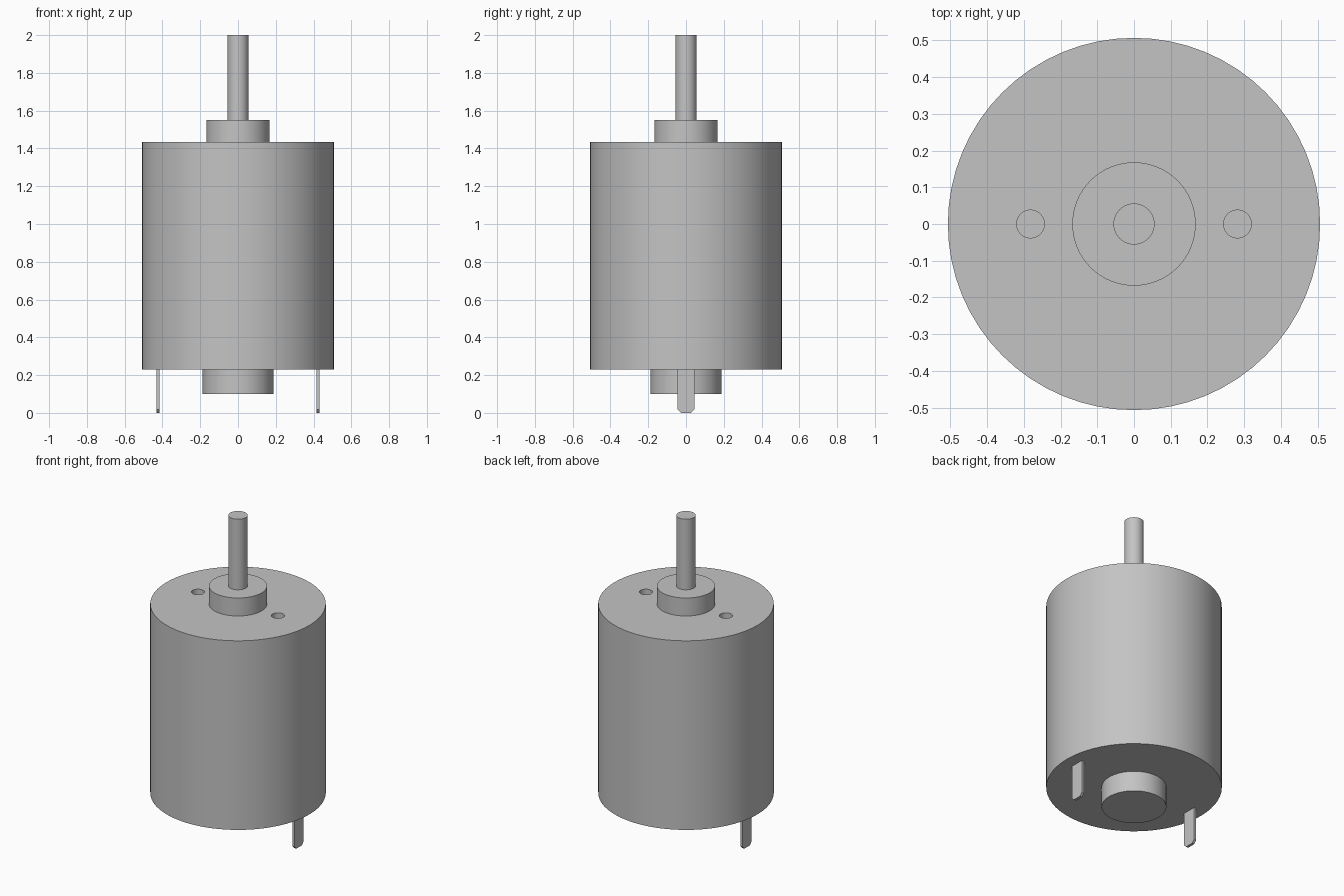
import bpy
import bmesh
import math

cube = bpy.data.objects.get("Cube")
if cube:
    bpy.data.objects.remove(cube, do_unlink=True)

# Single grey metal
metal = bpy.data.materials.new("grey metal")
metal.use_nodes = True
GREY = (0.55, 0.55, 0.55, 1)
metal.diffuse_color = GREY
metal.node_tree.nodes["Principled BSDF"].inputs["Base Color"].default_value = GREY


def cylinder(name, radius, z0, z1, x=0, sides=64):
    bpy.ops.mesh.primitive_cylinder_add(
        vertices=sides, radius=radius, depth=z1 - z0, location=(x, 0, (z0 + z1) / 2))
    ob = bpy.context.object
    ob.name = name
    ob.data.materials.append(metal)
    return ob


def smooth(ob):
    bpy.ops.object.select_all(action="DESELECT")
    ob.select_set(True)
    bpy.context.view_layer.objects.active = ob
    bpy.ops.object.shade_smooth_by_angle(angle=math.radians(30))


# Housing with two blind mounting holes in its top face
BOTTOM, TOP = 0.23, 1.435
housing = cylinder("housing", 0.507, BOTTOM, TOP)
for side, label in ((1, "left"), (-1, "right")):
    cutter = cylinder(label + "_hole_cutter", 0.038, TOP - 0.12, TOP + 0.1, side * 0.282, 32)
    cutter.hide_render = True
    mod = housing.modifiers.new(label + " hole", "BOOLEAN")
    mod.operation = "DIFFERENCE"
    mod.solver = "EXACT"
    mod.object = cutter
    bpy.context.view_layer.objects.active = housing
    bpy.ops.object.modifier_apply(modifier=mod.name)
    bpy.data.objects.remove(cutter, do_unlink=True)
smooth(housing)

# Bearing collar, shaft and rear boss
smooth(cylinder("front_collar", 0.168, TOP, 1.55))
smooth(cylinder("shaft", 0.056, 1.55, 2.0, sides=48))
smooth(cylinder("rear_boss", 0.187, 0.10, BOTTOM))


# Flat terminals with chamfered lower corners
def terminal(name, x, half_width=0.045, thick=0.016, chamfer=0.018):
    outline = [(-half_width, BOTTOM), (-half_width, chamfer), (chamfer - half_width, 0),
               (half_width - chamfer, 0), (half_width, chamfer), (half_width, BOTTOM)]
    bm = bmesh.new()
    face = bm.faces.new([bm.verts.new((x - thick / 2, y, z)) for y, z in outline])
    new = bmesh.ops.extrude_face_region(bm, geom=[face])["geom"]
    bmesh.ops.translate(bm, vec=(thick, 0, 0),
                        verts=[v for v in new if isinstance(v, bmesh.types.BMVert)])
    bmesh.ops.recalc_face_normals(bm, faces=bm.faces)
    mesh = bpy.data.meshes.new(name)
    bm.to_mesh(mesh)
    bm.free()
    mesh.materials.append(metal)
    bpy.context.collection.objects.link(bpy.data.objects.new(name, mesh))


terminal("left_terminal", 0.423)
terminal("right_terminal", -0.423)
